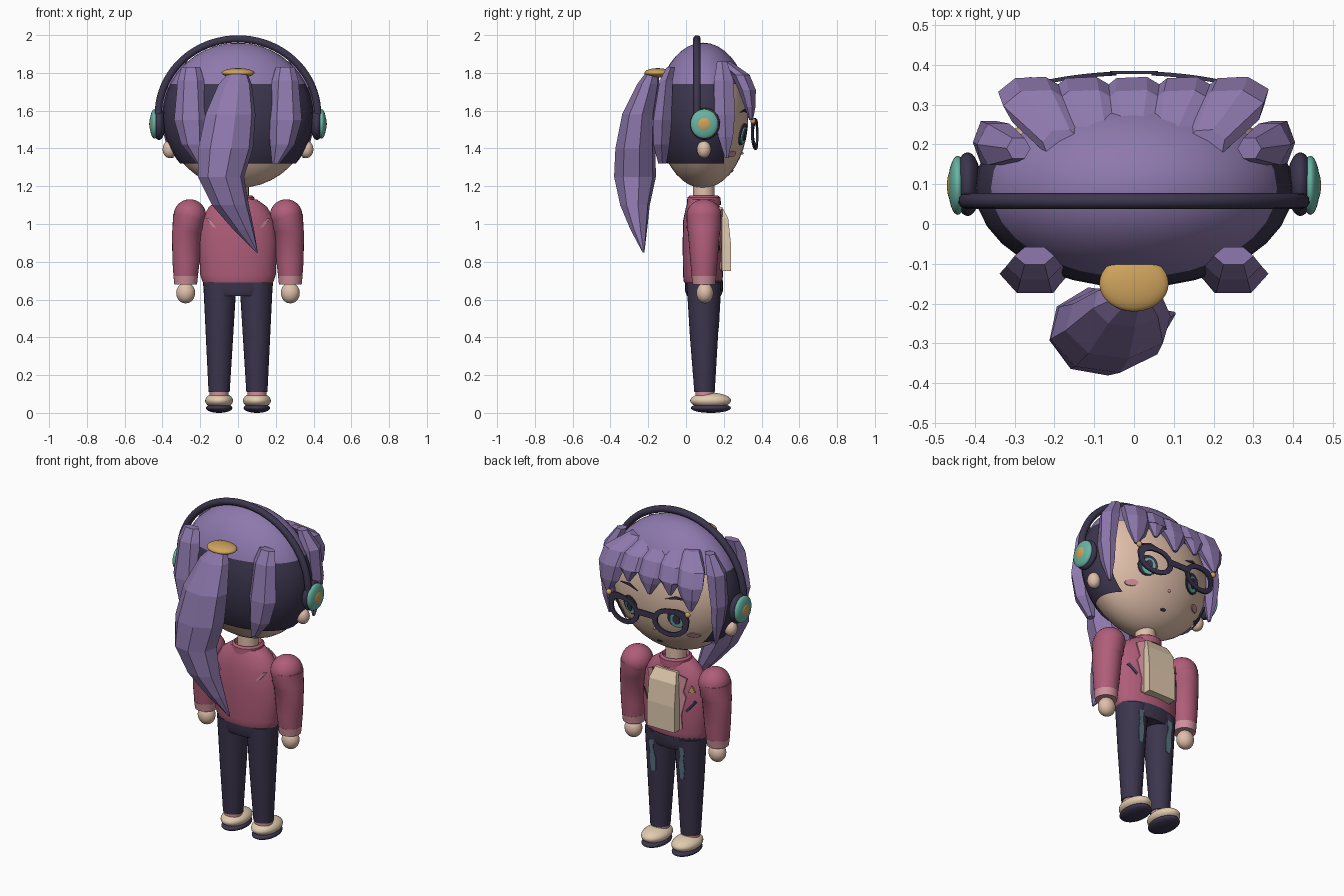
import bpy, bmesh, math
from mathutils import Vector

cube = bpy.data.objects.get("Cube")
if cube:
    bpy.data.objects.remove(cube, do_unlink=True)


def material(name, *rgb):
    m = bpy.data.materials.new(name)
    m.use_nodes = True
    m.diffuse_color = (*rgb, 1)
    m.node_tree.nodes["Principled BSDF"].inputs["Base Color"].default_value = (*rgb, 1)
    return m


purple = material("hair purple", .27, .19, .42)
navy = material("dark navy", .045, .036, .075)
pink = material("jacket pink", .43, .11, .19)
rose = material("light rose", .62, .28, .33)
skin = material("skin", .74, .52, .40)
cream = material("cream", .76, .60, .43)
teal = material("teal", .14, .46, .37)
gold = material("gold", .63, .37, .11)
denim = material("faded denim", .10, .17, .22)


def finish(name, bm, mats, smooth=True):
    bmesh.ops.recalc_face_normals(bm, faces=bm.faces)
    me = bpy.data.meshes.new(name)
    bm.to_mesh(me)
    bm.free()
    ob = bpy.data.objects.new(name, me)
    bpy.context.collection.objects.link(ob)
    for m in mats if isinstance(mats, list) else [mats]:
        me.materials.append(m)
    if smooth:
        bpy.ops.object.select_all(action='DESELECT')
        ob.select_set(True)
        bpy.context.view_layer.objects.active = ob
        bpy.ops.object.shade_smooth_by_angle(angle=math.radians(40))
    return ob


def ball_mesh(loc, size):
    bm = bmesh.new()
    bmesh.ops.create_uvsphere(bm, u_segments=32, v_segments=20, radius=1)
    for v in bm.verts:
        v.co = Vector(loc) + Vector(a * b for a, b in zip(v.co, size))
    return bm


def ball(name, loc, size, mat):
    return finish(name, ball_mesh(loc, size), mat)


def loft(name, rings, mat, sides=28, smooth=True, phase=0.0):
    """Stack horizontal elliptical rings (x, y, z, rx, ry) into a closed body."""
    bm = bmesh.new()
    loops = []
    for x, y, z, rx, ry in rings:
        angles = [phase + math.tau * i / sides for i in range(sides)]
        loops.append([bm.verts.new((x + rx * math.cos(a), y + ry * math.sin(a), z)) for a in angles])
    for a, b in zip(loops, loops[1:]):
        for i in range(sides):
            j = (i + 1) % sides
            bm.faces.new((a[i], a[j], b[j], b[i]))
    bm.faces.new(loops[0])
    bm.faces.new(loops[-1])
    return finish(name, bm, mat, smooth)


def decal(name, points, depth, mat, out=1):
    """Thin plate laid on a surface given by depth(x, z)."""
    bm = bmesh.new()
    rows = [[bm.verts.new((x, depth(x, z) + out * o, z)) for x, z in points] for o in (-.003, .004)]
    for r in rows:
        bm.faces.new(r)
    for i in range(len(points)):
        j = (i + 1) % len(points)
        bm.faces.new((rows[0][i], rows[0][j], rows[1][j], rows[1][i]))
    return finish(name, bm, mat, False)


def oval(x, z, rx, rz, n=16):
    return [(x + rx * math.cos(math.tau * i / n), z + rz * math.sin(math.tau * i / n)) for i in range(n)]


def mirror(points, s):
    return [(s * p[0], *p[1:]) for p in points]


SIDES = (("left", 1), ("right", -1))
MID = .095  # depth of the body axis
HEAD = Vector((0, .09, 1.57))


def face_y(x, z):
    return HEAD.y + .24 * math.sqrt(max(.02, 1 - (x / .385) ** 2 - ((z - HEAD.z) / .38) ** 2))


def chest_y(x, z):
    return .09 + .108 * math.sqrt(max(.02, 1 - (x / .206) ** 2))


def back_y(x, z):
    return .09 - .106 * math.sqrt(max(.02, 1 - (x / .202) ** 2))


# Head, neck and hair shell
ball("head", HEAD, (.385, .24, .38), skin)
loft("neck", [(0, MID, 1.1, .057, .057), (0, MID, 1.24, .057, .057)], skin)
bm = ball_mesh(HEAD, (.40, .25, .39))
for co, no in (((0, 0, 1.32), (0, 0, 1)), ((0, 0, 1.74), (0, 0, 1)), ((0, .2, 0), (0, 1, 0))):
    bmesh.ops.bisect_plane(bm, geom=bm.verts[:] + bm.edges[:] + bm.faces[:], plane_co=co, plane_no=no)
bare = []
for f in bm.faces:
    c = f.calc_center_median()
    f.material_index = 0 if c.z > 1.74 else 1
    if c.z < 1.32 or (c.z < 1.74 and c.y > .2):
        bare.append(f)
bmesh.ops.delete(bm, geom=bare, context='FACES')
finish("hair_shell", bm, [purple, navy])

# Fringe locks, with staggered tips
for i, c in enumerate((-.24, -.12, 0, .12, .24)):
    tip = (1.60, 1.66, 1.63, 1.67, 1.58)[i]
    loft(f"fringe_lock_{i + 1}", [
        (c * .75, .20, 1.86, .05, .04), (c, .29, 1.79, .09, .05), (c * 1.06, .325, 1.71, .088, .048),
        (c * 1.1, .34, tip + .04, .06, .03), (c * 1.14, .345, tip - .03, .012, .01)], purple, 7, False, .3)

# Locks beside the face and at the back
for label, s in SIDES:
    loft(f"{label}_side_lock", mirror([
        (.29, .19, 1.86, .03, .03), (.34, .20, 1.76, .055, .06), (.365, .205, 1.58, .04, .062),
        (.36, .21, 1.46, .03, .045), (.35, .215, 1.35, .008, .01)], s), purple, 6, False)
    loft(f"{label}_back_lock", mirror([
        (.25, -.08, 1.83, .05, .025), (.25, -.105, 1.76, .07, .04), (.25, -.125, 1.55, .088, .056),
        (.235, -.13, 1.42, .065, .05), (.2, -.125, 1.32, .02, .025)], s), purple, 6, False)

# Ponytail and its tie
loft("ponytail", [
    (0, -.18, 1.80, .05, .035), (-.015, -.2, 1.74, .09, .06), (-.04, -.25, 1.58, .135, .09),
    (-.065, -.268, 1.4, .148, .108), (-.09, -.27, 1.25, .125, .113), (-.04, -.27, 1.1, .10, .08),
    (.03, -.25, .97, .056, .045), (.1, -.225, .85, .005, .005)], purple, 8, False, .2)
ball("hair_tie", (0, -.15, 1.8), (.087, .07, .025), gold)

# Headphones
curve = bpy.data.curves.new("headband", 'CURVE')
curve.dimensions = '3D'
curve.bevel_depth = .02
curve.bevel_resolution = 3
curve.use_fill_caps = True
spline = curve.splines.new('POLY')
spline.points.add(40)
for i, p in enumerate(spline.points):
    a = math.pi * i / 40
    p.co = (.422 * math.cos(a), .058, 1.58 + .4 * math.sin(a), 1)
band = bpy.data.objects.new("headband", curve)
bpy.context.collection.objects.link(band)
curve.materials.append(navy)
bpy.ops.object.select_all(action='DESELECT')
band.select_set(True)
bpy.context.view_layer.objects.active = band
bpy.ops.object.convert(target='MESH')
for label, s in SIDES:
    ball(f"{label}_ear_cushion", (s * .418, .1, 1.53), (.034, .08, .085), navy)
    ball(f"{label}_ear_cup", (s * .443, .097, 1.53), (.024, .074, .078), teal)
    ball(f"{label}_cup_button", (s * .457, .097, 1.53), (.013, .04, .04), gold)
    ball(f"{label}_ear", (s * .362, MID, 1.395), (.037, .037, .046), skin)

# Face details
for label, s in SIDES:
    for part, pts, mat, lift in (
            ("eye_outline", oval(.155, 1.475, .055, .058), navy, .002),
            ("iris", oval(.155, 1.468, .038, .046), teal, .007),
            ("pupil", oval(.155, 1.472, .02, .03), navy, .011),
            ("blush", oval(.22, 1.37, .032, .016), rose, .002),
            ("brow", [(.09, 1.585), (.15, 1.61), (.23, 1.59), (.15, 1.595)], navy, .004)):
        decal(f"{label}_{part}", mirror(pts, s), lambda x, z, k=lift: face_y(x, z) + k, mat)
decal("mouth", oval(0, 1.28, .018, .007, 8), face_y, navy)
ball("nose", (0, face_y(0, 1.375), 1.375), (.008, .008, .008), rose)


# Glasses with upswept rims
def glasses_y(x):
    return .38 - .45 * x * x


for label, s in SIDES:
    bm = bmesh.new()
    n = 20
    loops = []
    for rx, rz, flare, off in ((.108, .082, .03, -.006), (.108, .082, .03, .004),
                               (.078, .055, .01, .004), (.078, .055, .01, -.006)):
        loop = []
        for i in range(n):
            u, w = math.cos(math.tau * i / n), math.sin(math.tau * i / n)
            k = max(0, u) * max(0, w)
            x = .152 + rx * u + flare * k
            loop.append(bm.verts.new((s * x, glasses_y(x) + off, 1.475 + rz * w + flare * k)))
        loops.append(loop)
    for a, b in zip(loops, loops[1:] + loops[:1]):
        for i in range(n):
            j = (i + 1) % n
            bm.faces.new((a[i], a[j], b[j], b[i]))
    finish(f"{label}_rim", bm, navy, False)
    ball(f"{label}_hinge_stud", (s * .26, .355, 1.545), (.016, .014, .016), gold)
decal("glasses_bridge", [(-.06, 1.475), (.06, 1.475), (.06, 1.51), (-.06, 1.51)],
      lambda x, z: .381 - .3 * x * x, navy)

# Jacket body, shirt and trims
loft("jacket", [(0, .09, z, rx, ry) for z, rx, ry in (
    (.69, .185, .1), (.70, .19, .103), (.73, .2, .106), (.9, .207, .108), (1.02, .192, .105),
    (1.09, .155, .09), (1.13, .1, .075))], pink)
loft("collar", [(0, MID, z, r, r) for z, r in ((1.1, .09), (1.14, .088), (1.15, .075), (1.12, .06))], pink)
loft("shirt_front", [(0, .17, 1.09, .1, .03), (0, .195, 1.03, .125, .04), (0, .205, .9, .127, .046),
                     (0, .205, .75, .127, .046)], cream, 4, False, math.pi / 4)
for label, s in SIDES:
    decal(f"{label}_lapel", mirror([(.085, .75), (.105, .76), (.1, .84), (.125, .95), (.11, .98),
                                    (.13, 1.06), (.085, 1.08)], s), chest_y, rose)
    decal(f"{label}_pocket", mirror([(.12, .87), (.13, .86), (.175, .92), (.165, .93)], s), chest_y, navy)
    decal(f"{label}_back_slash", mirror([(.115, .98), (.135, .985), (.17, 1.03), (.155, 1.03)], s),
          back_y, rose, -1)
decal("badge", [(-.17, .98), (-.135, .98), (-.152, 1.02)], chest_y, gold)

# Arms
for label, s in SIDES:
    ball(f"{label}_shoulder", (s * .255, MID, 1.045), (.086, .092, .086), pink)
    loft(f"{label}_sleeve", mirror([(.258, MID, 1.05, .086, .092), (.265, MID, .97, .082, .09),
                                    (.27, MID, .96, .08, .085), (.275, MID, .8, .072, .072),
                                    (.277, MID, .72, .064, .064)], s), pink)
    loft(f"{label}_cuff", mirror([(.277, MID, .725, .065, .066), (.277, MID, .68, .06, .06)], s), rose)
    ball(f"{label}_hand", (s * .277, .1, .635), (.05, .045, .055), skin)

# Trousers and shoes
loft("hips", [(0, MID, .62, .165, .09), (0, MID, .645, .182, .1), (0, MID, .70, .186, .1)], navy)
for label, s in SIDES:
    loft(f"{label}_leg", mirror([(.096, MID, .69, .088, .092), (.098, MID, .4, .072, .074),
                                 (.1, .098, .11, .056, .054)], s), navy)
    decal(f"{label}_knee_patch", mirror([(.08, .46), (.105, .45), (.115, .52), (.108, .57), (.118, .64),
                                         (.085, .65), (.09, .59), (.075, .53)], s),
          lambda x, z: MID + .051 + z * .054, denim)
    loft(f"{label}_sock", mirror([(.1, .1, .07, .05, .05), (.1, .1, .118, .05, .05)], s), rose)
    ball(f"{label}_shoe", (s * .1, .13, .065), (.074, .108, .042), cream)
    ball(f"{label}_sole", (s * .1, .132, .026), (.07, .106, .026), navy)
